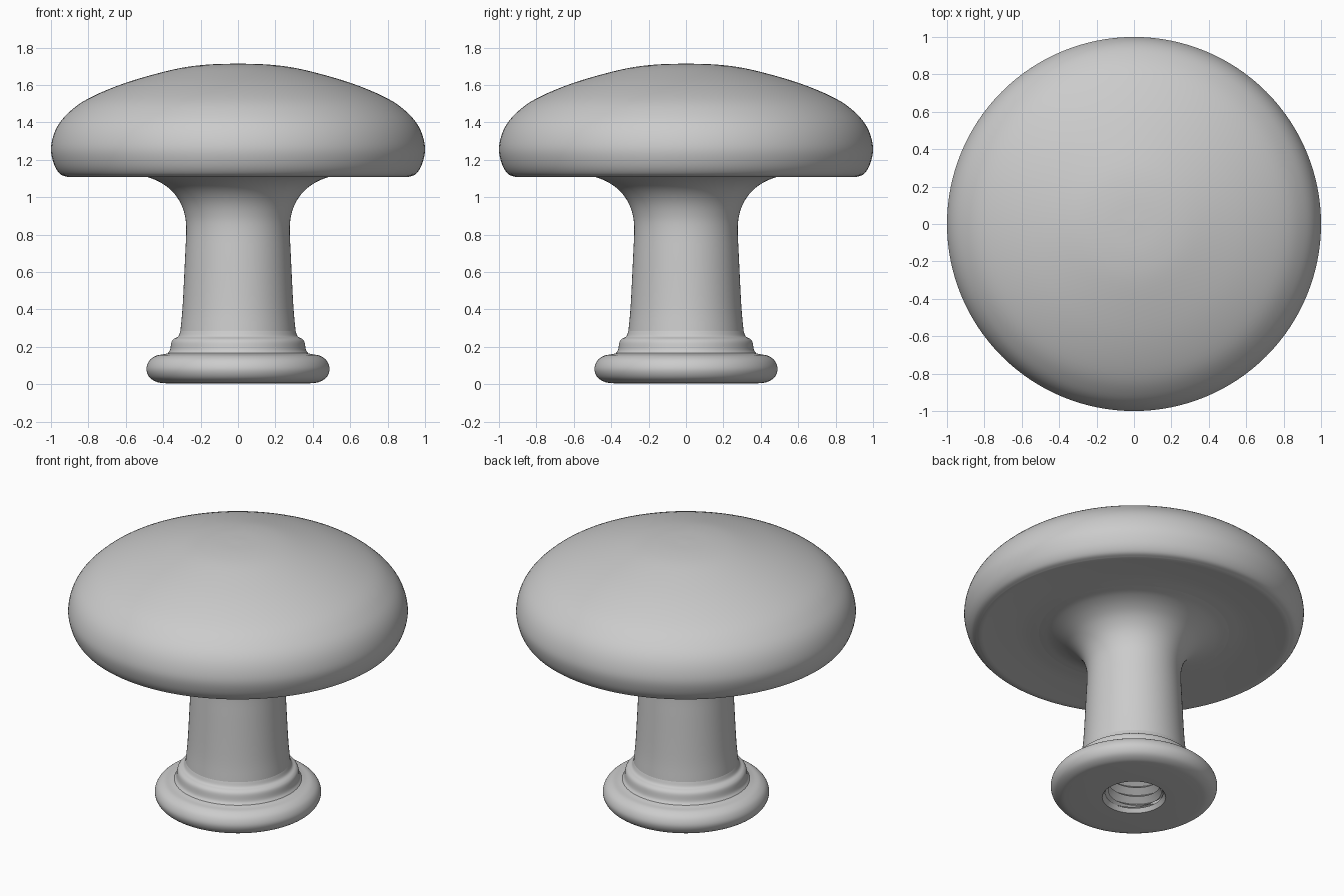
import bpy, bmesh, math
from mathutils import Vector

default = bpy.data.objects.get("Cube")
if default:
    bpy.data.objects.remove(default, do_unlink=True)

SIDES = 128
grey = bpy.data.materials.new("satin grey")
grey.use_nodes = True
grey.diffuse_color = (0.6, 0.6, 0.6, 1)
grey.node_tree.nodes["Principled BSDF"].inputs["Base Color"].default_value = (0.6, 0.6, 0.6, 1)


def smooth_path(points, steps=5):
    """Catmull-Rom curve through (radius, height) points."""
    p = [Vector(q) for q in points]
    p = [2 * p[0] - p[1]] + p + [2 * p[-1] - p[-2]]
    out = []
    for a, b, c, d in zip(p, p[1:], p[2:], p[3:]):
        for i in range(steps):
            t = i / steps
            out.append(0.5 * (2 * b + (c - a) * t + (2 * a - 5 * b + 4 * c - d) * t ** 2
                              + (3 * b - a - 3 * c + d) * t ** 3))
    return out + [p[-2]]


def finish(name, bm, flip=False):
    bmesh.ops.remove_doubles(bm, verts=bm.verts, dist=1e-4)
    if flip:
        bmesh.ops.reverse_faces(bm, faces=bm.faces)
    mesh = bpy.data.meshes.new(name)
    bm.to_mesh(mesh)
    bm.free()
    mesh.materials.append(grey)
    obj = bpy.data.objects.new(name, mesh)
    bpy.context.collection.objects.link(obj)
    bpy.ops.object.select_all(action="DESELECT")
    obj.select_set(True)
    bpy.context.view_layer.objects.active = obj
    bpy.ops.object.shade_smooth_by_angle(angle=math.radians(40))


def revolve(name, points):
    """Lathe a profile listed from bottom to top along the outside."""
    bm = bmesh.new()
    rings = [[bm.verts.new((r * math.cos(a), r * math.sin(a), z)) for r, z in points]
             for a in (math.tau * i / SIDES for i in range(SIDES))]
    for i in range(SIDES):
        a, b = rings[i], rings[(i + 1) % SIDES]
        for j in range(len(points) - 1):
            bm.faces.new((a[j], b[j], b[j + 1], a[j + 1]))
    finish(name, bm)


# Base flange with its flat underside, hole rim and stepped collar
rim = [(0.17, 0.03), (0.187, 0.005), (0.38, 0.005)]
flange = smooth_path([(0.38, 0.005), (0.43, 0.011), (0.472, 0.036), (0.49, 0.08),
                      (0.475, 0.125), (0.44, 0.152), (0.4, 0.16), (0.375, 0.166)])
collar = smooth_path([(0.375, 0.166), (0.363, 0.185), (0.356, 0.225), (0.343, 0.243),
                      (0.32, 0.256), (0.308, 0.285)])
revolve("base_flange", rim + flange + collar)

# Tapered stem with the flare into the cap
revolve("stem", smooth_path([(0.308, 0.285), (0.296, 0.42), (0.283, 0.68), (0.277, 0.83),
                             (0.286, 0.91), (0.313, 0.98), (0.36, 1.04), (0.42, 1.082),
                             (0.49, 1.11), (0.56, 1.122)]))

# Domed cap with a faintly dished underside
dish = smooth_path([(0.56, 1.122), (0.66, 1.126), (0.8, 1.118), (0.91, 1.108)])
dome = smooth_path([(0.91, 1.108), (0.952, 1.125), (0.985, 1.18), (1.0, 1.265),
                    (0.973, 1.365), (0.91, 1.448), (0.8, 1.528), (0.6, 1.612),
                    (0.35, 1.682), (0.18, 1.708), (0, 1.715)])
revolve("cap", dish + dome)

# Threaded bore: rows follow the helix and are clamped to the bore's ends
LOW, HIGH, PITCH, ROWS = 0.03, 0.75, 0.06, 4
bm = bmesh.new()
turns = math.ceil((HIGH - LOW) / PITCH) + 1
grid = []
for i in range(65):
    f = i / 64
    column = []
    for k in range(-ROWS, turns * ROWS + 1):
        z = min(max(LOW + PITCH * (k / ROWS + f), LOW), HIGH)
        phase = ((z - LOW) / PITCH - f) % 1
        r = 0.15 + 0.04 * abs(2 * phase - 1)
        r = min(r, 0.17) if z in (LOW, HIGH) else r
        column.append(bm.verts.new((r * math.cos(math.tau * f), r * math.sin(math.tau * f), z)))
    grid.append(column)
for a, b in zip(grid, grid[1:]):
    for j in range(len(a) - 1):
        bm.faces.new((a[j], a[j + 1], b[j + 1], b[j]))
bmesh.ops.dissolve_degenerate(bm, edges=bm.edges, dist=1e-5)
finish("threaded_bore", bm)

# Closed end of the bore
bm = bmesh.new()
bmesh.ops.create_circle(bm, cap_ends=True, radius=0.19, segments=64)
bmesh.ops.translate(bm, verts=bm.verts, vec=(0, 0, HIGH))
finish("bore_end", bm, flip=True)
